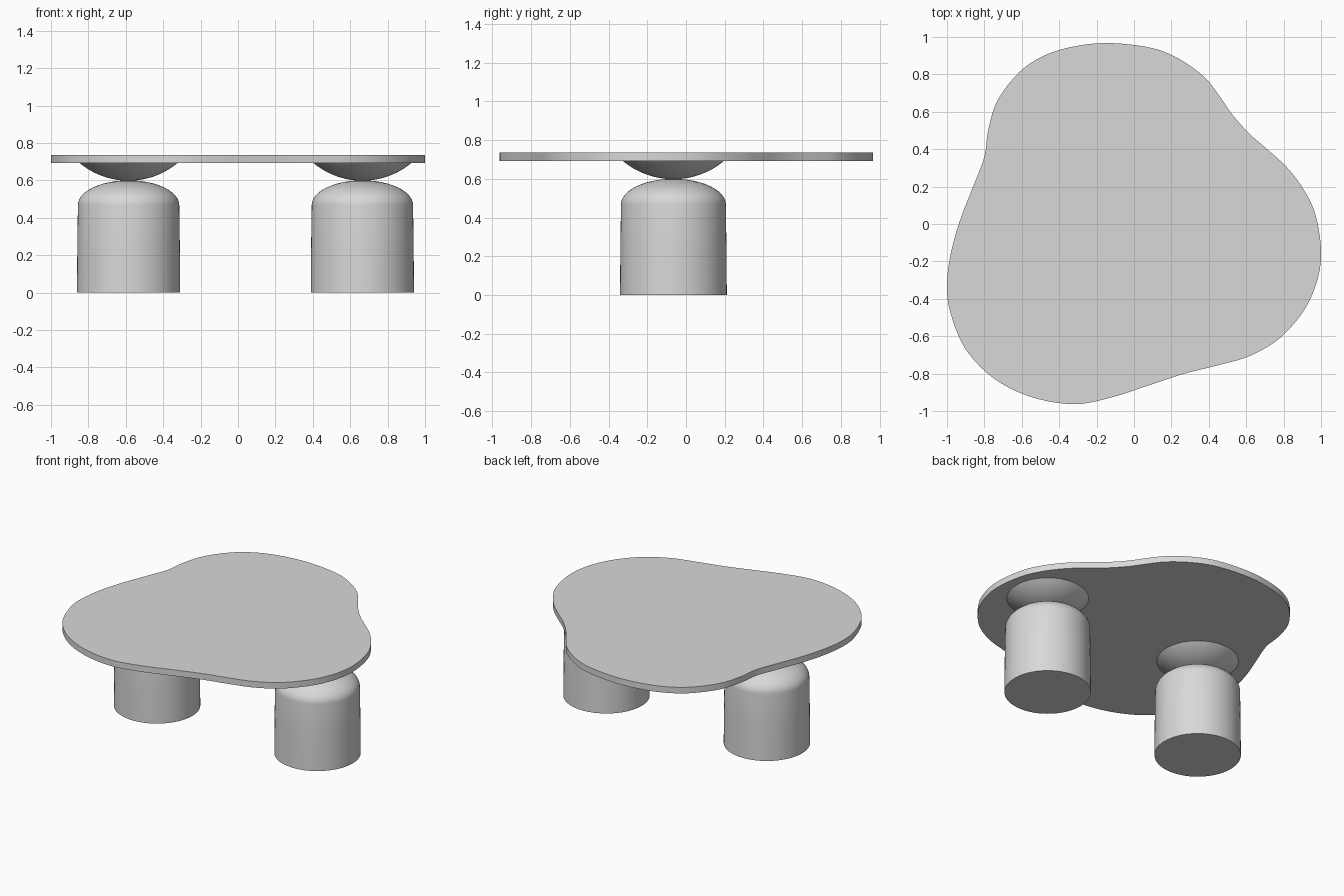
import bpy, bmesh, math
from mathutils import Vector

if "Cube" in bpy.data.objects:
    bpy.data.objects.remove(bpy.data.objects["Cube"])

stone = bpy.data.materials.new("light_warm_grey")
stone.diffuse_color = (0.70, 0.69, 0.675, 1)
stone.use_nodes = True
stone.node_tree.nodes["Principled BSDF"].inputs["Base Color"].default_value = stone.diffuse_color


def finish(name, bm):
    bmesh.ops.recalc_face_normals(bm, faces=bm.faces)
    me = bpy.data.meshes.new(name)
    bm.to_mesh(me)
    bm.free()
    me.materials.append(stone)
    ob = bpy.data.objects.new(name, me)
    bpy.context.collection.objects.link(ob)
    bpy.ops.object.select_all(action='DESELECT')
    ob.select_set(True)
    bpy.context.view_layer.objects.active = ob
    bpy.ops.object.shade_smooth_by_angle(angle=math.radians(30))
    return ob


def lathe(name, profile, loc, n=64):
    """Revolve (radius, z) points; ends are capped or closed to a pole."""
    bm = bmesh.new()
    rings = []
    for r, z in profile:
        if r < 1e-5:
            rings.append([bm.verts.new((loc[0], loc[1], z))])
        else:
            rings.append([bm.verts.new((loc[0] + r * math.cos(2 * math.pi * i / n),
                                        loc[1] + r * math.sin(2 * math.pi * i / n), z))
                          for i in range(n)])
    for a, b in zip(rings, rings[1:]):
        for i in range(n):
            j = (i + 1) % n
            if len(a) == 1:
                bm.faces.new((a[0], b[j], b[i]))
            elif len(b) == 1:
                bm.faces.new((a[i], a[j], b[0]))
            else:
                bm.faces.new((a[i], a[j], b[j], b[i]))
    for ring in (rings[0], rings[-1]):
        if len(ring) > 1:
            bm.faces.new(ring)
    return finish(name, bm)


# Free-form table top outline, smoothed with a closed Catmull-Rom spline
pts = [(-0.12, 0.967), (0.1, 0.94), (0.25, 0.878), (0.38, 0.782), (0.46, 0.68),
       (0.53, 0.58), (0.62, 0.48), (0.72, 0.393), (0.82, 0.30), (0.91, 0.18),
       (0.97, 0.05), (1.0, -0.14), (0.98, -0.30), (0.91, -0.46), (0.78, -0.61),
       (0.62, -0.705), (0.45, -0.755), (0.27, -0.80), (0.08, -0.862), (-0.12, -0.927),
       (-0.32, -0.963), (-0.55, -0.925), (-0.75, -0.825), (-0.90, -0.67), (-0.98, -0.48),
       (-1.0, -0.33), (-0.98, -0.16), (-0.93, 0.02), (-0.86, 0.20), (-0.80, 0.36),
       (-0.78, 0.50), (-0.73, 0.66), (-0.61, 0.815), (-0.47, 0.905), (-0.30, 0.953)]
P = [Vector(p) for p in pts]
outline = []
for i in range(len(P)):
    a, b, c, d = (P[(i + k) % len(P)] for k in (-1, 0, 1, 2))
    for s in range(5):
        t = s / 5
        outline.append(0.5 * (2 * b + (c - a) * t + (2 * a - 5 * b + 4 * c - d) * t * t
                              + (3 * b - a - 3 * c + d) * t ** 3))
bm = bmesh.new()
low, high = ([bm.verts.new((p.x, p.y, z)) for p in outline] for z in (0.692, 0.735))
bm.faces.new(low)
bm.faces.new(high)
for i in range(len(outline)):
    j = (i + 1) % len(outline)
    bm.faces.new((low[i], low[j], high[j], high[i]))
finish("table_top", bm)

# Domed drum profile and shallow bowl profile
quarter = [i / 12 * math.pi / 2 for i in range(13)]
drum = [(0.276, 0.0), (0.274, 0.25)] + \
       [(0.271 * math.cos(a), 0.468 + 0.132 * math.sin(a)) for a in quarter]
R, top_r = 0.41, 0.262
half = math.asin(top_r / R)
bowl = [(R * math.sin(half * i / 12), 0.598 + R * (1 - math.cos(half * i / 12)))
        for i in range(13)]
bowl.append((top_r, 0.694))

# Two pedestals, each a drum with a bowl balanced on it
for side, x in (("left", -0.585), ("right", 0.665)):
    lathe(side + "_drum_leg", drum, (x, -0.065))
    lathe(side + "_support_bowl", bowl, (x, -0.065))
